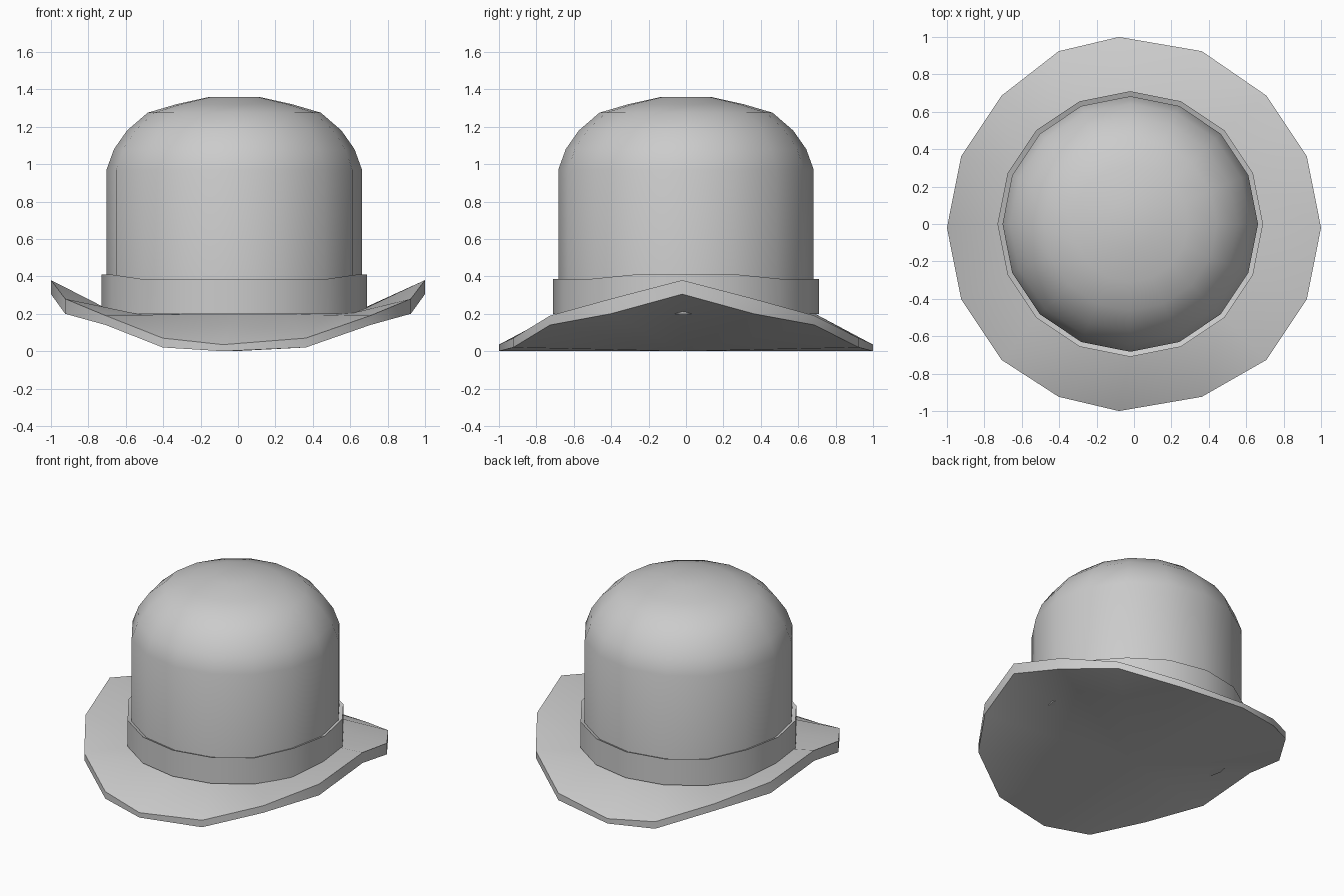
import bpy, bmesh, math

SIDES = 16
CENTRE_X = -0.02

cube = bpy.data.objects.get("Cube")
if cube:
    bpy.data.objects.remove(cube, do_unlink=True)

felt = bpy.data.materials.new("grey_felt")
felt.use_nodes = True
felt.diffuse_color = (0.6, 0.6, 0.6, 1)
felt.node_tree.nodes["Principled BSDF"].inputs["Base Color"].default_value = felt.diffuse_color


def steps_from_side(i):
    """Steps around from the nearest side: 0 at left or right, 4 at front or back."""
    k = i % 8
    return min(k, 8 - k)


def circle(radius, heights):
    """Ring of points; heights are given for steps 0 to 4 from the sides."""
    points = []
    for i in range(SIDES):
        a = math.tau * i / SIDES
        points.append((CENTRE_X + radius * math.cos(a), radius * math.sin(a),
                       heights[steps_from_side(i)]))
    return points


def loft(name, rings, closed=False, angle=40):
    """Skin a stack of rings into one object, joined up or closed at both ends."""
    bm = bmesh.new()
    loops = [[bm.verts.new(p) for p in ring] for ring in rings]
    pairs = list(zip(loops, loops[1:]))
    if closed:
        pairs.append((loops[-1], loops[0]))
    else:
        # Underside runs in to a centre point level with its lowest corner
        low_z = min(v.co.z for v in loops[0])
        hub = bm.verts.new((CENTRE_X, CENTRE_X, low_z))
        for i, vert in enumerate(loops[0]):
            bm.faces.new((vert, hub, loops[0][i - 1]))
        bm.faces.new(loops[-1])
    for low, high in pairs:
        for i in range(SIDES):
            j = (i + 1) % SIDES
            bm.faces.new((low[i], low[j], high[j], high[i]))
    bmesh.ops.recalc_face_normals(bm, faces=bm.faces)
    mesh = bpy.data.meshes.new(name)
    bm.to_mesh(mesh)
    bm.free()
    mesh.materials.append(felt)
    obj = bpy.data.objects.new(name, mesh)
    bpy.context.collection.objects.link(obj)
    bpy.ops.object.select_all(action="DESELECT")
    obj.select_set(True)
    bpy.context.view_layer.objects.active = obj
    bpy.ops.object.shade_smooth_by_angle(angle=math.radians(angle))


def brim_edge(heights):
    """Slightly uneven brim outline, curled up at the sides."""
    points = []
    for i, (x, y, z) in enumerate(circle(1.0, heights)):
        x -= CENTRE_X
        step = steps_from_side(i)
        if step == 3:
            x -= 0.02
        elif step == 4:
            x -= 0.08
        if step < 3:
            y -= 0.02
        points.append((x, y, z))
    return points


# Domed crown
profile = [(0.683, 0.2), (0.683, 0.97), (0.643, 1.08), (0.573, 1.18),
           (0.463, 1.275), (0.31, 1.32), (0.13, 1.36)]
loft("crown", [circle(r, [z] * 5) for r, z in profile], angle=60)

# Hat band, a little taller at the sides, its top edge sloping in to the crown
band_top = [0.41, 0.41, 0.387, 0.387, 0.387]
loft("hat_band", [circle(0.68, [0.2] * 5), circle(0.71, [0.2] * 5),
                  circle(0.71, band_top),
                  circle(0.68, [z - 0.012 for z in band_top])], closed=True)

# Curled brim with a thin vertical rim and a solid, gently conical underside
loft("brim", [brim_edge([0.305, 0.2, 0.14, 0.02, 0.0]),
              brim_edge([0.38, 0.28, 0.19, 0.07, 0.035]),
              circle(0.69, [0.225, 0.205, 0.193, 0.198, 0.2])])
